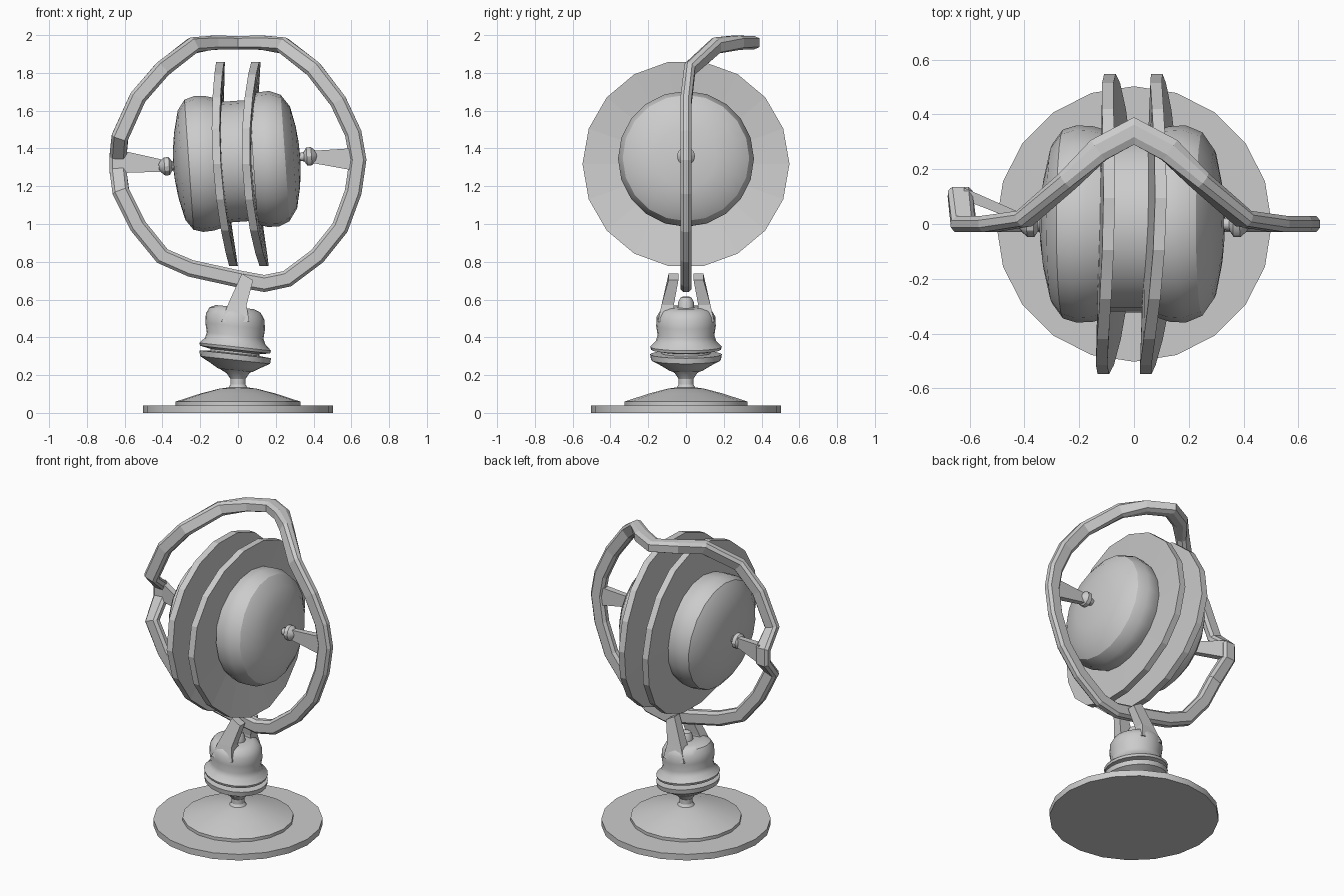
import bpy, bmesh
from math import sin, cos, pi, radians
from mathutils import Vector, Matrix

if "Cube" in bpy.data.objects:
    bpy.data.objects.remove(bpy.data.objects["Cube"])

grey = bpy.data.materials.new("plain_grey")
grey.use_nodes = True
grey.diffuse_color = (0.6, 0.6, 0.6, 1)
grey.node_tree.nodes["Principled BSDF"].inputs["Base Color"].default_value = (0.6, 0.6, 0.6, 1)


def finish(name, bm, smooth=0):
    bmesh.ops.recalc_face_normals(bm, faces=bm.faces)
    mesh = bpy.data.meshes.new(name)
    bm.to_mesh(mesh)
    bm.free()
    mesh.materials.append(grey)
    ob = bpy.data.objects.new(name, mesh)
    bpy.context.collection.objects.link(ob)
    if smooth:
        bpy.ops.object.select_all(action='DESELECT')
        ob.select_set(True)
        bpy.context.view_layer.objects.active = ob
        bpy.ops.object.shade_smooth_by_angle(angle=radians(smooth))
    return ob


def skin(bm, loops, closed=False):
    """Bridge equal loops of points with quads, capping open ends."""
    rows = [[bm.verts.new(p) for p in loop] for loop in loops]
    n = len(rows[0])
    for i in range(len(rows) if closed else len(rows) - 1):
        a, b = rows[i], rows[(i + 1) % len(rows)]
        for j in range(n):
            k = (j + 1) % n
            bm.faces.new((a[j], a[k], b[k], b[j]))
    if not closed:
        bm.faces.new(rows[0])
        bm.faces.new(rows[-1])


def lathe(name, profile, sides=20, matrix=Matrix(), smooth=30, shear=0):
    """Revolve (radius, height) pairs about z."""
    bm = bmesh.new()
    loops = []
    for r, z in profile:
        r = max(r, 0.004)
        ring = [(r * cos(2 * pi * i / sides), r * sin(2 * pi * i / sides)) for i in range(sides)]
        loops.append([matrix @ Vector((x, y, z - shear * x)) for x, y in ring])
    skin(bm, loops)
    return finish(name, bm, smooth)


# Foot: round plate, shallow cone and neck
lathe("base_plate", [(.503, 0), (.503, .04)])
lathe("base_cone", [(.33, .04), (.33, .06), (.2, .102), (.1, .128), (.05, .135),
                    (.04, .15), (.04, .18), (.06, .21), (.1, .235), (.12, .25)], 18)

# Leaning ribbed body
lathe("stem_body", [(.09, .225), (.13, .25), (.185, .28), (.19, .31), (.13, .315), (.13, .325),
                    (.185, .335), (.19, .35), (.16, .38), (.15, .41), (.158, .46), (.155, .51),
                    (.135, .545), (.10, .56)], 24, Matrix.Translation((-.015, 0, 0)), 40, .11)
lathe("stem_tip", [(.045, .54), (.042, .585), (.03, .61), (.012, .617)], 12)

# Pair of tapering prongs that clasp the frame
for side, label in ((-1, "front"), (1, "back")):
    bm = bmesh.new()
    loops = []
    for z, x0, x1, y0, y1, lean in ((.48, -.09, .06, .06, .15, 0), (.57, -.055, .045, .065, .13, 0),
                                   (.72, .02, .08, .04, .092, .035)):
        loops.append([(x0, side * y0, z + lean / 2), (x1, side * y0, z - lean / 2),
                      (x1, side * y1, z - lean / 2), (x0, side * y1, z + lean / 2)])
    skin(bm, loops)
    finish(label + "_prong", bm)

# Bent ring frame, swept with a chamfered section
right = [(0, .34, 1.96), (.13, .27, 1.96), (.24, .16, 1.945), (.4, .02, 1.82), (.53, 0, 1.65),
         (.61, 0, 1.48), (.635, 0, 1.34), (.61, 0, 1.17), (.54, 0, .98), (.42, 0, .83),
         (.26, 0, .71), (.14, 0, .685)]
left = [(0, 0, .71), (-.25, 0, .765), (-.4, 0, .83), (-.53, 0, .99), (-.62, 0, 1.17),
        (-.635, .11, 1.28), (-.635, .11, 1.36), (-.625, 0, 1.46), (-.53, 0, 1.67),
        (-.4, .02, 1.82), (-.24, .16, 1.945), (-.13, .27, 1.96)]
path = [Vector(p) for p in right + left]
bm = bmesh.new()
loops = []
for i, p in enumerate(path):
    t = (path[(i + 1) % len(path)] - path[i - 1]).normalized()
    s = Vector((0, 1, 0))
    s = (s - t * s.dot(t)).normalized()
    r = t.cross(s)
    k = min(max(p.y - .12, 0) / .2, 1)
    hs, hr = .03 + .02 * k, .045 - .01 * k
    cs, cr = hs * .45, hr * .65
    loops.append([p + s * a + r * b for a, b in (
        (hs, cr), (cs, hr), (-cs, hr), (-hs, cr), (-hs, -cr), (-cs, -hr), (cs, -hr), (hs, -cr))])
skin(bm, loops, closed=True)
finish("ring_frame", bm)

# Rotor, turned about a slightly raised axis
axis = Matrix.Translation((0, 0, 1.332)) @ Matrix.Rotation(radians(-4), 4, 'Y') @ Matrix.Rotation(pi / 2, 4, 'Y')
lathe("rotor_core", [(.32, -.15), (.32, .12)], 20, axis)
lathe("right_pod", [(.34, -.09), (.357, -.15), (.36, -.21), (.345, -.26), (.29, -.3),
                    (.17, -.328), (.08, -.34), (0, -.345)], 20, axis)
lathe("left_pod", [(.34, .08), (.357, .13), (.36, .19), (.335, .25), (.27, .295),
                   (.16, .318), (.08, .327), (0, .33)], 20, axis)
hub = [(.02, .32), (.025, .35), (.048, .365), (.048, .39), (.03, .41), (.015, .42)]
lathe("left_hub", hub, 12, axis)
lathe("right_hub", [(r, -h) for r, h in hub], 12, axis)


# Two thin warped discs
def disc(name, x0, bow, tilt, yaw, sides=18, radius=.548, half=.021):
    bm = bmesh.new()
    loops = []
    for r, off in ((.1, -half), (.55, -half), (1, -half), (1, half), (.55, half), (.1, half)):
        ring = []
        for i in range(sides):
            y, z = r * cos(2 * pi * i / sides), r * sin(2 * pi * i / sides)
            ring.append((x0 + bow * z * z + tilt * z + yaw * y + off, radius * y, 1.318 + radius * z))
        loops.append(ring)
    skin(bm, loops)
    finish(name, bm)


disc("right_disc", -.1, .043, -.035, .012)
disc("left_disc", .063, .055, -.022, .02)


# Tapering arms from the frame to the hubs
def arm(name, outer, inner):
    bm = bmesh.new()
    loops = []
    for p, h, w in ((outer, .06, .022), (inner, .028, .016)):
        x, y, z = p
        loops.append([(x, y - w, z - h), (x, y + w, z - h), (x, y + w, z + h), (x, y - w, z + h)])
    skin(bm, loops)
    finish(name, bm)


arm("right_arm", (-.62, .11, 1.33), (-.37, .005, 1.306))
arm("left_arm", (.62, 0, 1.342), (.36, 0, 1.357))
